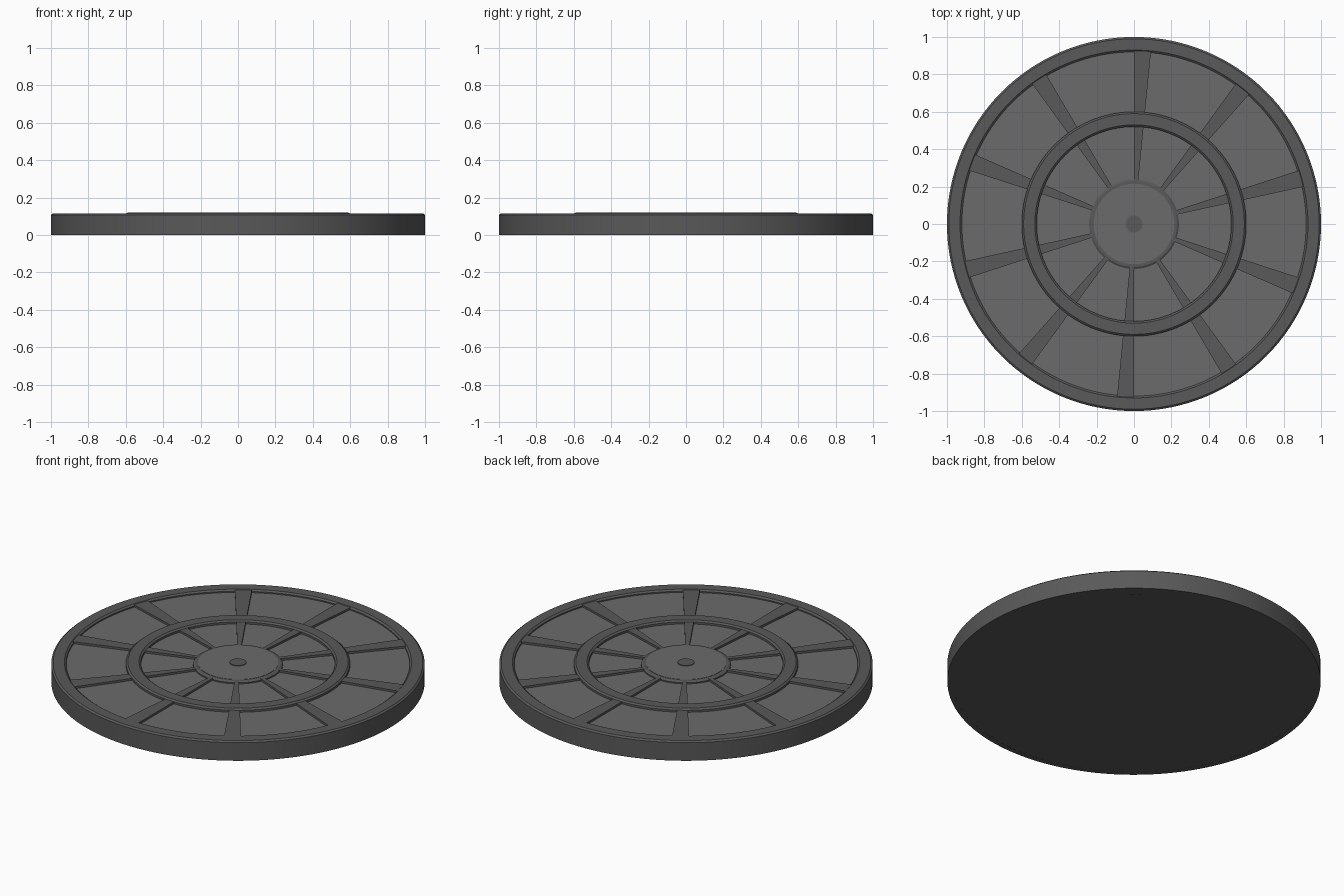
import bpy, math

if "Cube" in bpy.data.objects:
    bpy.data.objects.remove(bpy.data.objects["Cube"])

def material(name, v):
    m = bpy.data.materials.new(name)
    m.diffuse_color = (v, v, v, 1)
    m.use_nodes = True
    m.node_tree.nodes["Principled BSDF"].inputs["Base Color"].default_value = m.diffuse_color
    return m

dark = material("dark_metal", 0.10)
light = material("panel_metal", 0.145)
SEG = 128

def finish(name, verts, faces, mat):
    me = bpy.data.meshes.new(name)
    me.from_pydata(verts, [], faces)
    ob = bpy.data.objects.new(name, me)
    bpy.context.collection.objects.link(ob)
    me.materials.append(mat)
    bpy.context.view_layer.objects.active = ob
    ob.select_set(True)
    bpy.ops.object.shade_smooth_by_angle(angle=math.radians(30))
    ob.select_set(False)
    return ob

def lathe(name, profile, mat, closed=False):
    """Spin an (r, z) profile; open profiles get flat end caps."""
    n = len(profile)
    verts = [(r * math.sin(2 * math.pi * i / SEG), r * math.cos(2 * math.pi * i / SEG), z)
             for r, z in profile for i in range(SEG)]
    faces = [(j * SEG + i, (j + 1) % n * SEG + i,
              (j + 1) % n * SEG + (i + 1) % SEG, j * SEG + (i + 1) % SEG)
             for j in range(n if closed else n - 1) for i in range(SEG)]
    if not closed:
        faces += [tuple(range(SEG)), tuple((n - 1) * SEG + i for i in reversed(range(SEG)))]
    return finish(name, verts, [f[::-1] for f in faces], mat)

def sector(name, r0, r1, a0, a1, z0, z1, mat):
    """Block between two radii and two clockwise angles (degrees from +y)."""
    n = max(1, round((a1 - a0) / 2.8))
    angs = [math.radians(a0 + (a1 - a0) * i / n) for i in range(n + 1)]
    ring = [(r0, a) for a in angs] + [(r1, a) for a in reversed(angs)]
    k = len(ring)
    verts = [(r * math.sin(a), r * math.cos(a), z) for z in (z0, z1) for r, a in ring]
    faces = [(i, i + k, (i + 1) % k + k, (i + 1) % k) for i in range(k)]
    for i in range(n):
        q = (i, i + 1, k - 2 - i, k - 1 - i)
        faces += [q, tuple(v + k for v in reversed(q))]
    return finish(name, verts, faces, mat)

# Base plate carrying the lighter panels
lathe("base_plate", [(0.985, 0.0005), (0.985, 0.09)], dark)
lathe("panel_disc", [(0.95, 0.085), (0.95, 0.10)], light)

# Bevelled rings
lathe("outer_rim", [(1.0, 0), (1.0, 0.107), (0.99, 0.115), (0.93, 0.115), (0.92, 0.107),
                    (0.92, 0.09), (0.97, 0.08), (0.97, 0)][::-1], dark, True).data.flip_normals()
lathe("middle_ring", [(0.60, 0.09), (0.60, 0.112), (0.59, 0.12), (0.53, 0.12),
                      (0.52, 0.112), (0.52, 0.09)][::-1], dark, True).data.flip_normals()

# Hub with collar and centre button
lathe("hub_collar", [(0.24, 0.09), (0.24, 0.107), (0.23, 0.113), (0.215, 0.113)], dark)
lathe("hub_cap", [(0.215, 0.10), (0.215, 0.1145)], light)
lathe("centre_button", [(0.045, 0.10), (0.045, 0.118)], dark)

# Ten tapered spokes in two tiers; one outer spoke runs through to the underside
for i in range(10):
    a = 36 * i
    sector("inner_spoke", 0.23, 0.53, a, a + 5.6, 0.09, 0.112, dark)
    sector("outer_spoke", 0.48 if i == 1 else 0.59, 0.94, a, a + 5.6,
           0.0 if i == 1 else 0.09, 0.112, dark)
